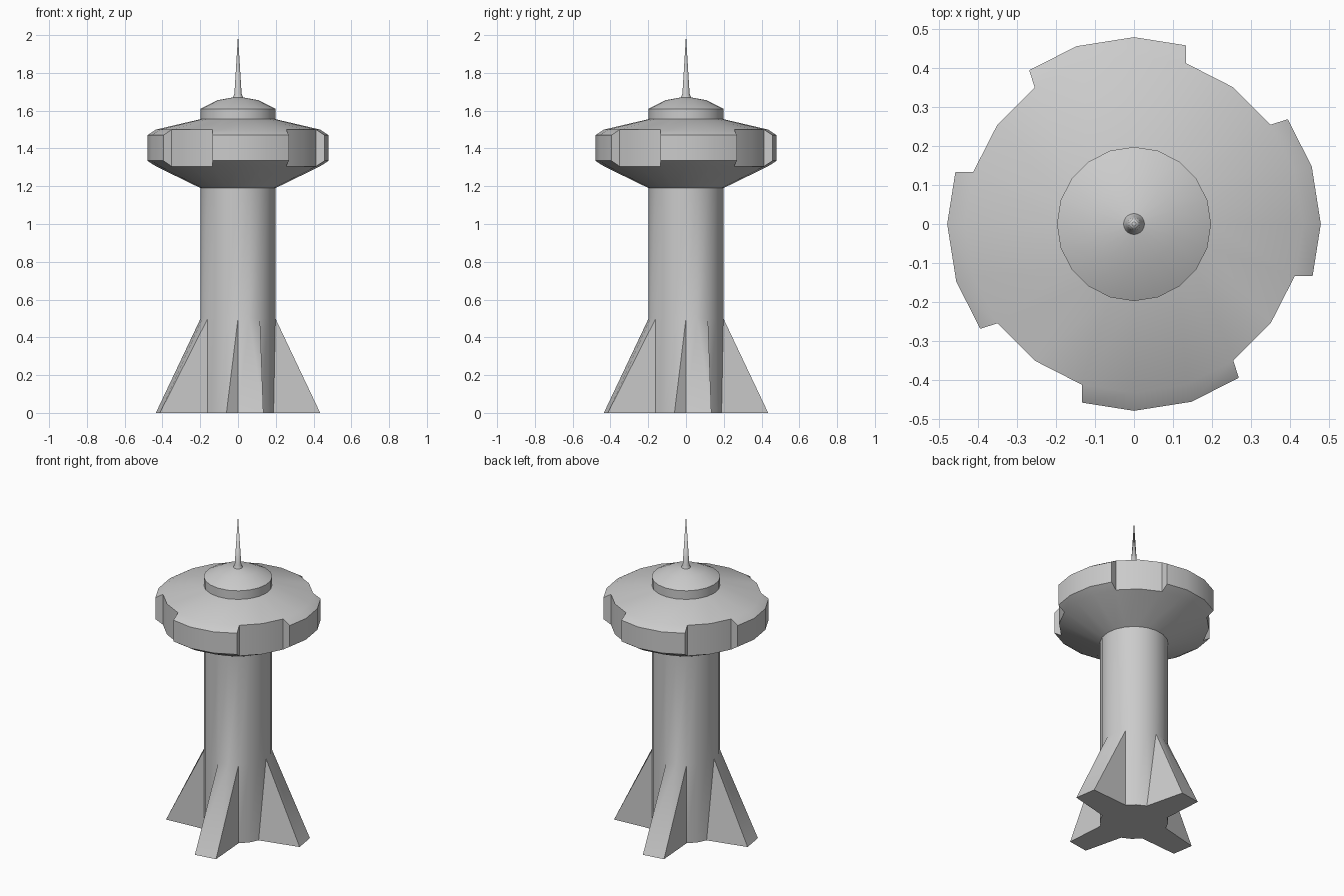
import bpy, bmesh, math

if "Cube" in bpy.data.objects:
    bpy.data.objects.remove(bpy.data.objects["Cube"])

N = 20                      # sides; features repeat every 5 sides (90 degrees)


def polar(r, k, z):
    a = 2 * math.pi * k / N
    return (r * math.cos(a), r * math.sin(a), z)


def loft(bm, rings):
    """Skin rings of (radius or radius function, z); returns bands of faces."""
    loops = [[bm.verts.new(polar(r(k) if callable(r) else r, k, z))
              for k in range(N)] for r, z in rings]
    bands = []
    for lo, hi in zip(loops, loops[1:]):
        bands.append([bm.faces.new((lo[k], lo[(k + 1) % N], hi[(k + 1) % N], hi[k]))
                      for k in range(N)])
    return loops, bands


def finish(bm, name):
    bmesh.ops.recalc_face_normals(bm, faces=bm.faces)
    me = bpy.data.meshes.new(name)
    bm.to_mesh(me)
    bm.free()
    ob = bpy.data.objects.new(name, me)
    bpy.context.collection.objects.link(ob)
    bpy.ops.object.select_all(action='DESELECT')
    ob.select_set(True)
    bpy.context.view_layer.objects.active = ob
    bpy.ops.object.shade_smooth_by_angle(angle=math.radians(30))
    return ob


# Shaft whose foot spreads into four fins
bm = bmesh.new()
foot = lambda k: 0.435 if k % 5 in (0, 1) else 0.198
loops, bands = loft(bm, [(foot, 0), (0.198, 0.5), (0.198, 1.19)])
bm.faces.new(loops[0][::-1])
for k, f in enumerate(bands[0]):            # fold each foot panel the same way
    bmesh.utils.face_split(f, loops[0][k], loops[1][(k + 1) % N])
finish(bm, "tower_shaft")

# Round deck with four raised wall blocks
bm = bmesh.new()
loops, bands = loft(bm, [(0.198, 1.19), (0.434, 1.305), (0.434, 1.5), (0.198, 1.555)])
raised = [f for k, f in enumerate(bands[1]) if k % 5 in (4, 0, 1)]
new = bmesh.ops.extrude_face_region(bm, geom=raised)["geom"]
bmesh.ops.delete(bm, geom=[f for f in raised if f.is_valid], context='FACES')
for v in (g for g in new if isinstance(g, bmesh.types.BMVert)):
    k = round(math.atan2(v.co.y, v.co.x) * N / (2 * math.pi)) % N
    k += {4: 1, 2: -1}.get(k % 5, 0)        # block ends lean inward
    dx, dy, _ = polar(0.046, k, 0)
    v.co.x += dx
    v.co.y += dy
    v.co.z += 0.03 if v.co.z < 1.4 else -0.03
finish(bm, "observation_deck")

# Roof cap and spire
bm = bmesh.new()
loops, bands = loft(bm, [(0.198, 1.555), (0.198, 1.61), (0.11, 1.655),
                         (0.027, 1.67), (0.019, 1.69)])
tip = bm.verts.new((0, 0, 2))
for k in range(N):
    bm.faces.new((loops[-1][k], loops[-1][(k + 1) % N], tip))
finish(bm, "roof_spire")
